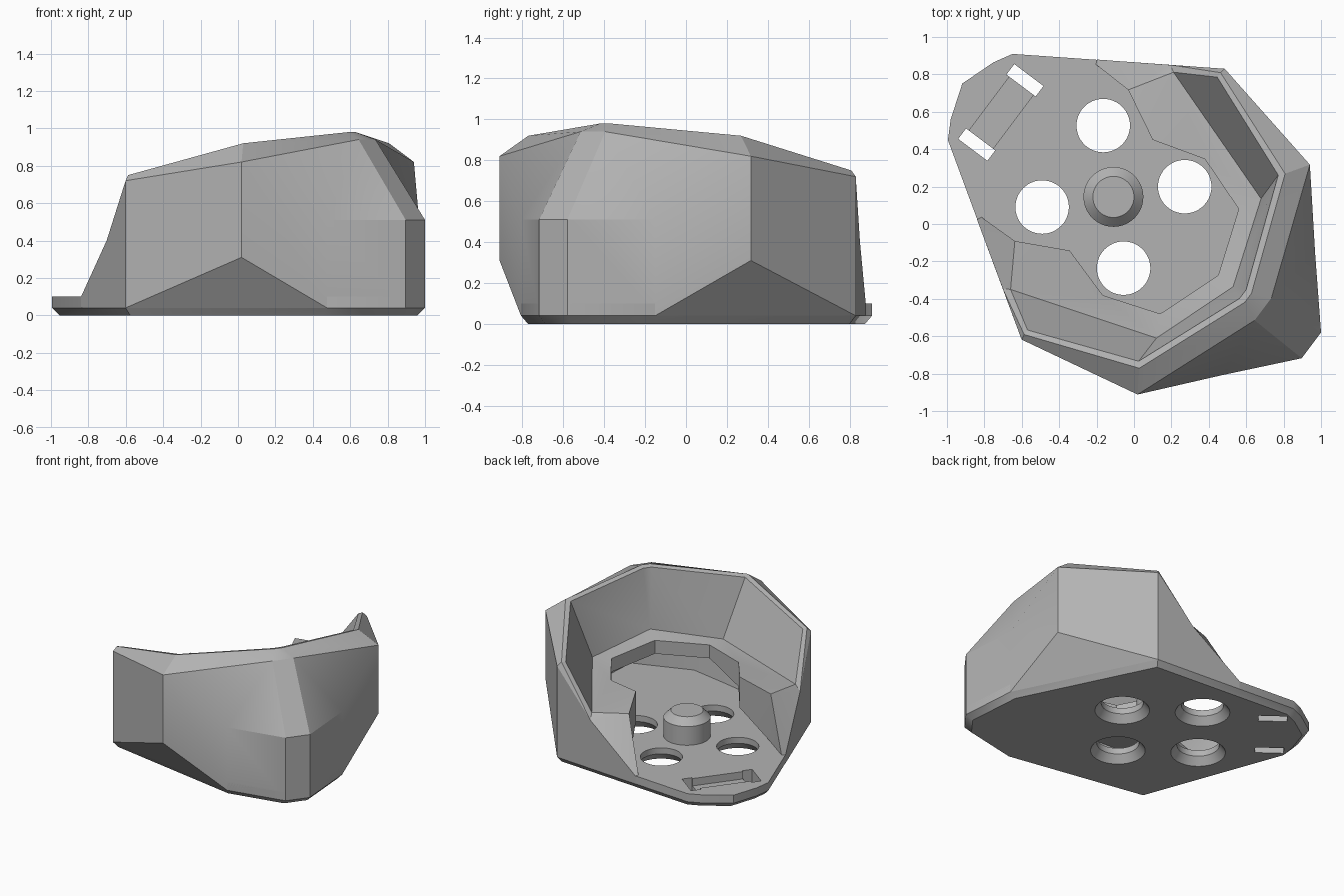
import bpy, bmesh, math
from mathutils import Matrix

default_cube = bpy.data.objects.get("Cube")
if default_cube:
    bpy.data.objects.remove(default_cube, do_unlink=True)

grey = bpy.data.materials.new("mid grey")
grey.use_nodes = True
grey.diffuse_color = (0.45, 0.45, 0.45, 1)
grey.node_tree.nodes["Principled BSDF"].inputs["Base Color"].default_value = grey.diffuse_color

# The part is symmetric about a diagonal axis through the knob:
# local x runs forward along that axis, local y runs across it
FRAME = Matrix(((0.8, 0.6, 0, -0.11), (-0.6, 0.8, 0, 0.145), (0, 0, 1, 0), (0, 0, 0, 1)))


def finish(bm, name):
    """Turn a bmesh in the local frame into a grey object."""
    bmesh.ops.recalc_face_normals(bm, faces=bm.faces[:])
    bm.transform(FRAME)
    mesh = bpy.data.meshes.new(name)
    bm.to_mesh(mesh)
    bm.free()
    obj = bpy.data.objects.new(name, mesh)
    mesh.materials.append(grey)
    bpy.context.collection.objects.link(obj)
    return obj


def select_only(obj):
    bpy.ops.object.select_all(action="DESELECT")
    obj.select_set(True)
    bpy.context.view_layer.objects.active = obj


def smooth(obj):
    select_only(obj)
    bpy.ops.object.shade_smooth_by_angle(angle=math.radians(30))


def cone(name, x, y, z0, z1, r0, r1, sides=48):
    bm = bmesh.new()
    place = Matrix.Translation((x, y, (z0 + z1) / 2))
    bmesh.ops.create_cone(bm, cap_ends=True, segments=sides, radius1=r0,
                          radius2=r1, depth=z1 - z0, matrix=place)
    return finish(bm, name)


def box(name, x0, x1, y0, y1, z0, z1):
    bm = bmesh.new()
    place = Matrix.Translation(((x0 + x1) / 2, (y0 + y1) / 2, (z0 + z1) / 2))
    size = Matrix.Diagonal((x1 - x0, y1 - y0, z1 - z0, 1))
    bmesh.ops.create_cube(bm, size=1, matrix=place @ size)
    return finish(bm, name)


def cut(target, cutter):
    cutter.hide_render = True
    mod = target.modifiers.new("cut", "BOOLEAN")
    mod.operation = "DIFFERENCE"
    mod.solver = "EXACT"
    mod.object = cutter
    select_only(target)
    bpy.ops.object.modifier_apply(modifier=mod.name)
    bpy.data.objects.remove(cutter, do_unlink=True)


# Base plate with a chamfered lower edge
half = [(1.323, 0.086), (1.04, 0.41), (0.065, 0.905), (-0.89, 0.288), (-0.945, 0.19)]
outline = half + [(-1.01, 0)] + [(x, -y) for x, y in reversed(half)]
bm = bmesh.new()
rings = []
for scale, z in ((0.96, 0), (1, 0.04), (1, 0.1)):
    rings.append([bm.verts.new((0.15 + (x - 0.15) * scale, y * scale, z)) for x, y in outline])
bm.faces.new(rings[0])
bm.faces.new(rings[-1])
for low, high in zip(rings, rings[1:]):
    for i in range(len(outline)):
        j = (i + 1) % len(outline)
        bm.faces.new((low[i], low[j], high[j], high[i]))
plate = finish(bm, "base_plate")

# Four countersunk holes around the knob
for i in range(4):
    angle = math.radians(45 + 90 * i)
    x, y = 0.385 * math.cos(angle), 0.385 * math.sin(angle)
    cut(plate, cone("hole_cutter", x, y, -0.1, 0.2, 0.143, 0.143))
    cut(plate, cone("countersink_cutter", x, y, -0.01, 0.055, 0.193, 0.143))

# Strap channel with a through slot at each end
cut(plate, box("channel_cutter", -0.83, -0.67, -0.2, 0.2, 0.045, 0.2))
for side in (-1, 1):
    y0, y1 = sorted((side * 0.18, side * 0.25))
    cut(plate, box("slot_cutter", -0.85, -0.655, y0, y1, -0.1, 0.2))
smooth(plate)

# Centre knob
smooth(cone("knob_post", 0, 0, 0.09, 0.24, 0.16, 0.16))
smooth(cone("knob_cap", 0, 0, 0.24, 0.29, 0.16, 0.11))

# Shell corner points on one side: (forward, across, height)
P = {
    # outside wall
    "B0": (0.065, 0.905, 0.04), "B1": (0.065, 0.905, 0.72),
    "A0": (0.737, 0.768, 0.31), "A1": (0.737, 0.768, 0.82),
    "G": (1.04, 0.41, 0.04), "H": (1.04, 0.41, 0.51),
    "C0": (1.323, 0.086, 0.04), "C1": (1.323, 0.086, 0.51),
    "D": (1.0, 0.075, 0.94), "E": (-0.18, 0.747, 0.4),
    "F0": (-0.51, 0.535, 0.04), "F": (-0.51, 0.535, 0.1),
    # rim crest and its inner edge
    "RB": (0.06, 0.875, 0.75), "RA": (0.66, 0.65, 0.92), "RD": (0.9, 0.03, 0.98),
    "SB": (0.06, 0.845, 0.745), "SA": (0.635, 0.622, 0.91), "SD": (0.865, 0.03, 0.97),
    # ledge: outer and inner corners
    "LB": (-0.143, 0.726, 0.44), "LA": (0.637, 0.466, 0.47), "LD": (0.8, 0, 0.54),
    "K1": (-0.015, 0.37, 0.49), "K2": (0.27, 0.455, 0.46),
    "K3": (0.575, 0.35, 0.47), "K4": (0.7, 0, 0.5),
    "W": (-0.28, 0.505, 0.46), "T": (-0.5, 0.51, 0.1), "V": (-0.28, 0.505, 0.1),
    # hollow beneath the ledge
    "J1": (-0.015, 0.37, 0.26), "J2": (0.27, 0.455, 0.28),
    "J3": (0.575, 0.35, 0.37), "J4": (0.7, 0, 0.4),
    "UB": (0.1, 0.82, 0.27), "UA": (0.66, 0.6, 0.36),
    "UG": (1.0, 0.38, 0.4), "UC": (1.2, 0, 0.4),
    "NB": (0.05, 0.82, 0.1), "NA": (0.72, 0.5, 0.1),
    "NG": (0.98, 0.37, 0.1), "NC": (1.22, 0, 0.1),
}
SIDE_FACES = [
    # outside
    "B0 B1 A1 A0", "B0 A0 G", "A0 A1 H G", "A1 D H", "H D C1", "G H C1 C0", "B1 B0 F0 F E",
    # rim
    "B1 A1 RA RB", "A1 D RD RA", "E B1 RB", "RB RA SA SB", "RA RD SD SA", "E RB SB LB",
    # inner wall and ledge
    "SB SA LA LB", "SA SD LD LA", "LB W K1", "LB K1 K2 LA", "LA K2 K3", "LA K3 K4 LD",
    # rear wing end
    "E W T F", "E LB W", "K1 J1 V W", "W V T",
    # ledge lip and hollow
    "K1 K2 J2 J1", "K2 K3 J3 J2", "K3 K4 J4 J3", "V J1 UB NB", "J1 J2 UB", "J2 UA UB",
    "J2 J3 UA", "J3 UG UA", "J3 J4 UC UG",
    "UB UA NA NB", "UA UG NG NA", "UG UC NC NG",
]
# Strips that bridge the two sides at the nose
BRIDGES = ["C0 C1", "C1 D", "D RD", "RD SD", "SD LD"]

bm = bmesh.new()
left = {k: bm.verts.new(p) for k, p in P.items()}
right = {k: left[k] if p[1] == 0 else bm.verts.new((p[0], -p[1], p[2])) for k, p in P.items()}
for keys in SIDE_FACES:
    bm.faces.new([left[k] for k in keys.split()])
    bm.faces.new([right[k] for k in reversed(keys.split())])
for keys in BRIDGES:
    a, b = keys.split()
    loop = [left[a], left[b], right[b], right[a]]
    bm.faces.new(list(dict.fromkeys(loop)))
smooth(finish(bm, "outer_shell"))
